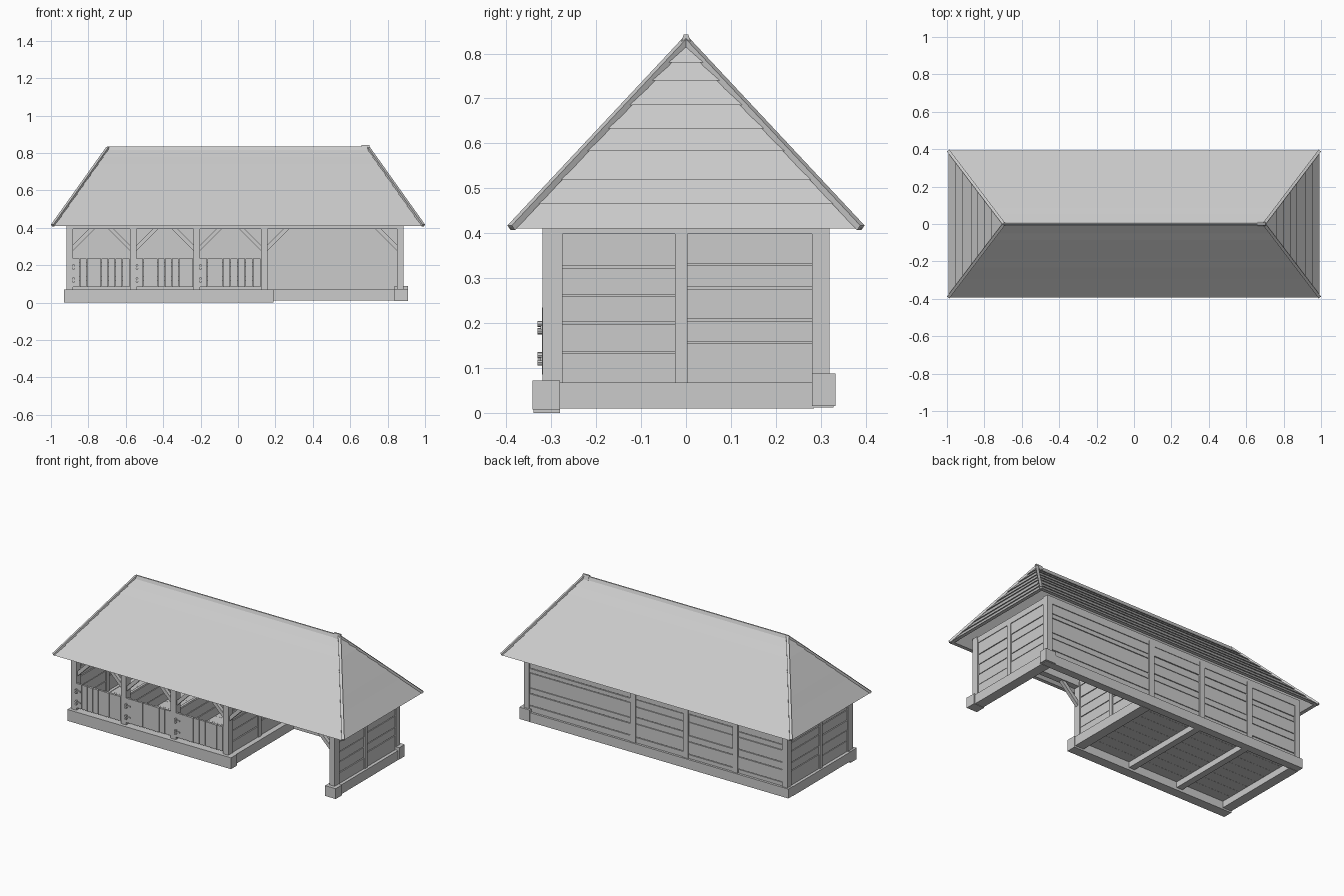
import bpy, bmesh, math, random
from mathutils import Vector, Matrix

random.seed(4)
cube = bpy.data.objects.get("Cube")
if cube:
    bpy.data.objects.remove(cube, do_unlink=True)

wood = bpy.data.materials.new("pale grey wood")
wood.use_nodes = True
GREY = (0.6, 0.6, 0.6, 1)
wood.diffuse_color = GREY
wood.node_tree.nodes["Principled BSDF"].inputs["Base Color"].default_value = GREY


def finish(name, bm):
    bmesh.ops.recalc_face_normals(bm, faces=bm.faces)
    me = bpy.data.meshes.new(name)
    bm.to_mesh(me)
    bm.free()
    me.materials.append(wood)
    ob = bpy.data.objects.new(name, me)
    bpy.context.collection.objects.link(ob)
    return ob


def box(bm, x, y, z):
    """Box from three (low, high) ranges."""
    mid = Vector([(a + b) / 2 for a, b in (x, y, z)])
    size = [b - a for a, b in (x, y, z)]
    m = Matrix.Translation(mid) @ Matrix.Diagonal((*size, 1))
    bmesh.ops.create_cube(bm, size=1, matrix=m)


def beam(bm, p, q, w, h):
    """Rectangular bar from p to q."""
    p, q = Vector(p), Vector(q)
    rot = (q - p).to_track_quat('X', 'Z').to_matrix().to_4x4()
    m = Matrix.Translation((p + q) / 2) @ rot @ Matrix.Diagonal(((q - p).length, w, h, 1))
    bmesh.ops.create_cube(bm, size=1, matrix=m)


def plank_wall(name, along, a, b, at, seams):
    """Horizontal boards on a thin core; seams lists the board edges in z."""
    bm = bmesh.new()

    def put(lo, hi, half, z):
        run, depth = (lo, hi), (at - half, at + half)
        box(bm, *((run, depth) if along == 'x' else (depth, run)), z)
    put(a, b, 0.005, (seams[0], seams[-1]))
    for z0, z1 in zip(seams, seams[1:]):
        put(a, b, random.uniform(0.010, 0.013), (z0 + 0.002, z1 - 0.002))
    return finish(name, bm)


EAVE, RIDGE = 0.41, 0.825
TOP = 0.42
bays = [-0.9, -0.56, -0.22, 0.14, 0.868]     # post lines along x
SIDE_Y = 0.298

# Sills and floor
bm = bmesh.new()
box(bm, (-0.93, 0.19), (-0.34, -0.28), (0.0, 0.07))
finish("front_sill", bm)
bm = bmesh.new()
box(bm, (-0.93, 0.9), (0.28, 0.328), (0.012, 0.07))
finish("back_sill", bm)
for name, x in (("right_sill", -0.9), ("partition_sill", 0.155), ("left_sill", 0.87)):
    bm = bmesh.new()
    box(bm, (x - 0.03, x + 0.03), (-0.338, 0.285), (0.01, 0.068))
    finish(name, bm)
bm = bmesh.new()
box(bm, (0.838, 0.908), (0.28, 0.333), (0.015, 0.088))
box(bm, (0.836, 0.908), (-0.342, -0.28), (0.008, 0.072))
finish("sill_end_blocks", bm)
bm = bmesh.new()
for x in bays[1:3]:
    box(bm, (x - 0.02, x + 0.02), (-0.285, 0.285), (0.015, 0.055))
finish("floor_joists", bm)
bm = bmesh.new()
for i in range(8):
    y = -0.285 + i * 0.0715
    box(bm, (-0.9, 0.16), (y, y + 0.0705), (0.05, 0.066))
finish("stall_floor", bm)

# Posts
bm = bmesh.new()
for x in bays:
    box(bm, (x - 0.018, x + 0.018), (-0.32, -0.275), (0.06, TOP))
    box(bm, (x - 0.018, x + 0.018), (0.28, 0.32), (0.03, TOP))
for x in (bays[0], bays[3], bays[4]):
    box(bm, (x - 0.018, x + 0.018), (-0.025, 0.003), (0.06, TOP))
finish("posts", bm)

# Wall plates and tie beams under the roof
bm = bmesh.new()
for s in (-1, 1):
    box(bm, (-0.918, 0.886), sorted((s * 0.28, s * 0.318)), (0.395, 0.44))
for x in bays:
    box(bm, (x - 0.016, x + 0.016), (-0.3, 0.3), (0.398, 0.435))
finish("wall_plates", bm)

# Diagonal braces in the front openings
bm = bmesh.new()
for left, right in zip(bays, bays[1:]):
    for x, s in ((left, 1), (right, -1)):
        beam(bm, (x + s * 0.01, -0.298, 0.285), (x + s * 0.13, -0.298, 0.405), 0.022, 0.022)
finish("front_braces", bm)

# Plank walls: back bays, two ends, carport partition
back_seams = [0.06, 0.10, 0.18, 0.22, 0.30, 0.335, TOP]
for i, (left, right) in enumerate(zip(bays, bays[1:])):
    mids = [z + random.uniform(-0.01, 0.01) for z in back_seams[1:-1]]
    plank_wall(f"back_wall_{i + 1}", 'x', left + 0.015, right - 0.015, 0.302,
               [back_seams[0], *mids, TOP])
front_half = [0.06, 0.135, 0.2, 0.262, 0.325, TOP]
back_half = [0.06, 0.157, 0.207, 0.278, 0.33, TOP]
for name, x in (("right_end", bays[0]), ("partition", bays[3]), ("left_end", bays[4])):
    plank_wall(name + "_front_planks", 'y', -0.28, -0.02, x, front_half)
    plank_wall(name + "_back_planks", 'y', 0.0, 0.285, x, back_half)

# Low dividers between stalls
for i, x in enumerate(bays[1:3]):
    plank_wall(f"stall_divider_{i + 1}", 'y', -0.28, 0.29, x, [0.06, 0.12, 0.18, 0.24])

# Stall doors with vertical boards, rear ledges and ring hinges
for i, (left, right) in enumerate(zip(bays[:3], bays[1:4])):
    a, b = left + 0.016, right - 0.02
    bm = bmesh.new()
    step = (b - a) / 8
    for k in range(8):
        x = a + k * step
        face = -0.318 - random.uniform(0, 0.003)
        box(bm, (x + 0.001, x + step - 0.001), (face, -0.306), (0.085, 0.235))
    for z in (0.115, 0.19):
        box(bm, (a, b), (-0.308, -0.296), (z, z + 0.025))
    finish(f"stall_door_{i + 1}", bm)
    bm = bmesh.new()
    for z in (0.12, 0.19):
        for dz in (-0.008, 0.008):
            m = Matrix.Translation((a + 0.004, -0.325, z + dz)) @ Matrix.Rotation(math.pi / 2, 4, 'X')
            bmesh.ops.create_cone(bm, cap_ends=True, segments=8, radius1=0.007,
                                  radius2=0.007, depth=0.012, matrix=m)
        box(bm, (a, a + 0.03), (-0.324, -0.318), (z - 0.004, z + 0.004))
    finish(f"door_hinges_{i + 1}", bm)


# Hipped roof: overlapping board courses, each a closed sloping ring
def ring(bm, z, grow):
    t = (z - EAVE) / (RIDGE - EAVE)
    hx, hy = 0.985 - 0.29 * t + grow, max(0.385 * (1 - t) + grow, 0.002)
    return [bm.verts.new((sx * hx, sy * hy, z)) for sx, sy in ((-1, -1), (1, -1), (1, 1), (-1, 1))]


courses = [EAVE, 0.465, 0.52, 0.583, 0.633, 0.685, 0.74, 0.78, RIDGE]
bm = bmesh.new()
for z0, z1 in zip(courses, courses[1:]):
    loops = [ring(bm, z0, 0.008), ring(bm, z1, 0.001), ring(bm, z1, -0.014), ring(bm, z0, -0.014)]
    for p, q in zip(loops, loops[1:] + loops[:1]):
        for k in range(4):
            n = (k + 1) % 4
            bm.faces.new((p[k], p[n], q[n], q[k]))
finish("roof_courses", bm)

# Hip and ridge caps
bm = bmesh.new()
for sx in (-1, 1):
    for sy in (-1, 1):
        beam(bm, (sx * 0.991, sy * 0.389, 0.412), (sx * 0.695, 0, 0.828), 0.016, 0.014)
finish("hip_caps", bm)


def ridge_cap(name, x0, x1, z0, z1, wide, narrow):
    bm = bmesh.new()
    ends = [[bm.verts.new((x, y, z)) for y, z in
             ((-wide, z0), (wide, z0), (narrow, z1), (-narrow, z1))] for x in (x0, x1)]
    for k in range(4):
        n = (k + 1) % 4
        bm.faces.new((ends[0][k], ends[0][n], ends[1][n], ends[1][k]))
    for e in ends:
        bm.faces.new(e)
    finish(name, bm)


ridge_cap("ridge_cap", -0.7, 0.68, 0.81, 0.835, 0.014, 0.004)
ridge_cap("ridge_end_cap", 0.66, 0.703, 0.815, 0.842, 0.014, 0.005)
